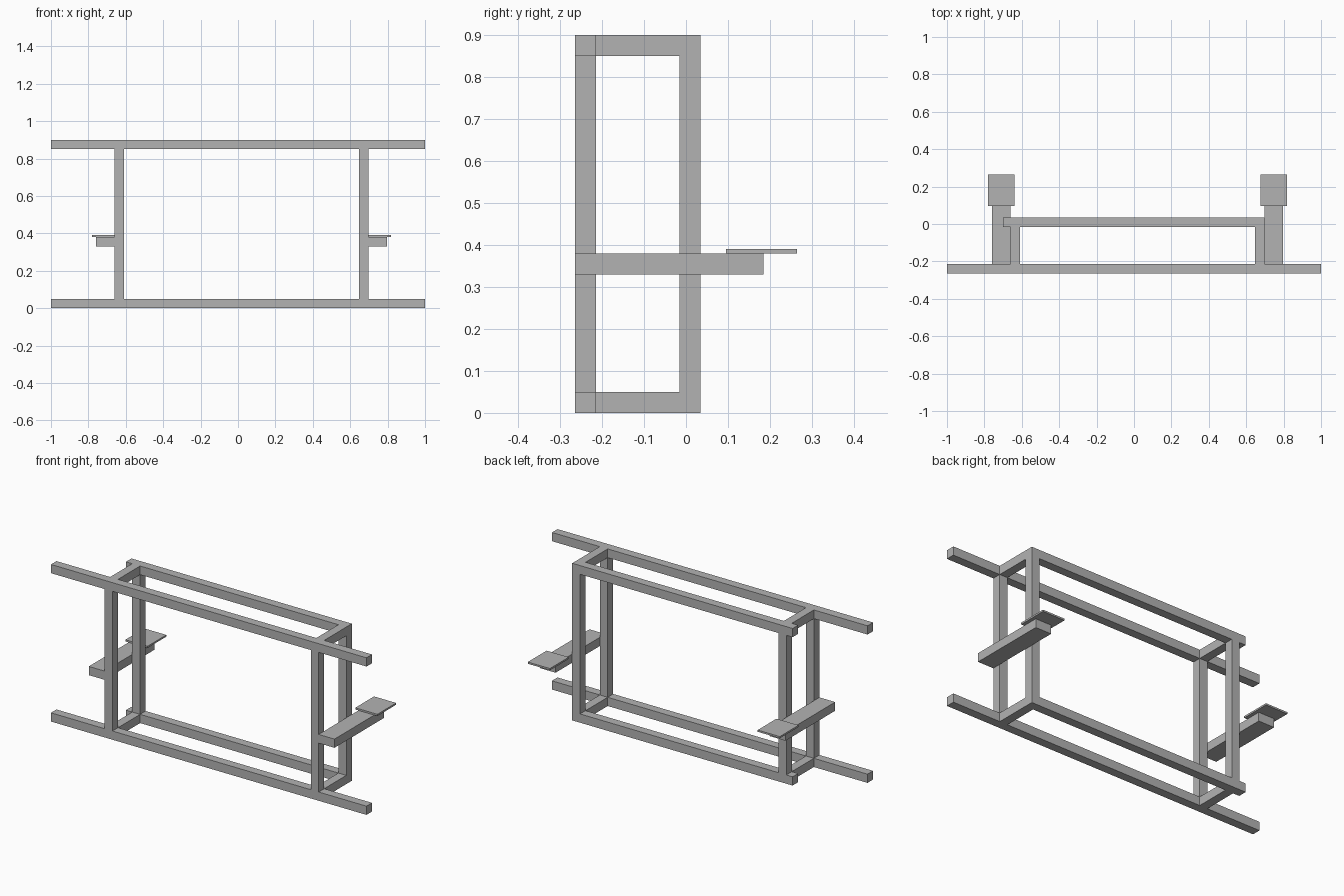
import bpy

cube = bpy.data.objects.get("Cube")
if cube:
    bpy.data.objects.remove(cube, do_unlink=True)

# Single grey material
grey = bpy.data.materials.new("plain_grey")
grey.use_nodes = True
colour = (0.45, 0.45, 0.45, 1.0)
grey.diffuse_color = colour
grey.node_tree.nodes["Principled BSDF"].inputs["Base Color"].default_value = colour


def box(name, x, y, z):
    """Axis-aligned bar given by its (low, high) extent on each axis."""
    spans = (x, y, z)
    bpy.ops.mesh.primitive_cube_add(size=1)
    ob = bpy.context.object
    ob.name = ob.data.name = name
    for v in ob.data.vertices:
        v.co = [lo + (c + 0.5) * (hi - lo) for c, (lo, hi) in zip(v.co, spans)]
    ob.data.materials.append(grey)
    return ob


BAR = 0.05
HEIGHT = 0.9
FRONT = (-0.265, -0.215)
BACK = (-0.015, 0.035)
LEVELS = {"lower": (0, BAR), "upper": (HEIGHT - BAR, HEIGHT)}
# Frame bars, and the arms fixed to their outer faces
SIDES = {"right": ((-0.66, -0.61), (-0.76, -0.66)),
         "left": ((0.647, 0.697), (0.697, 0.797))}

# Long horizontal rails
for level, z in LEVELS.items():
    box(f"{level}_front_rail", (-1, 1), FRONT, z)
    box(f"{level}_back_rail", (-0.70, 0.697), BACK, z)

for side, (post_x, arm_x) in SIDES.items():
    # Uprights
    for place, y in (("front", FRONT), ("back", BACK)):
        box(f"{side}_{place}_upright", post_x, y, (BAR, HEIGHT - BAR))
    # Cross bars joining front and back
    for level, z in LEVELS.items():
        box(f"{side}_{level}_cross_bar", post_x, (FRONT[1], BACK[0]), z)
    # Support arm with a thin plate on its end
    box(f"{side}_arm", arm_x, (FRONT[0], 0.185), (0.33, 0.38))
    box(f"{side}_plate", (arm_x[0] - 0.02, arm_x[1] + 0.02), (0.095, 0.265), (0.38, 0.39))
